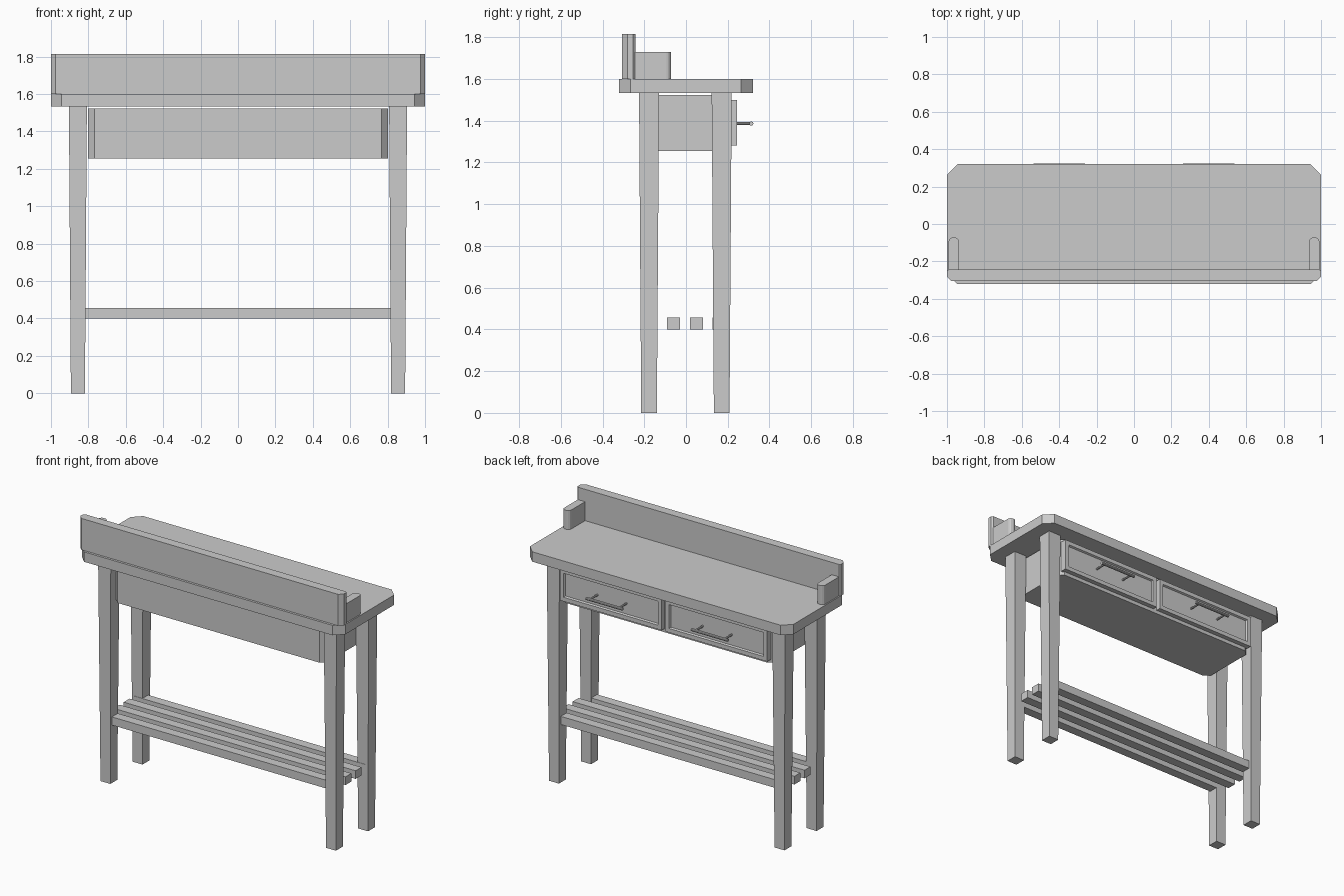
import bpy, bmesh
from mathutils import Matrix, Vector

if "Cube" in bpy.data.objects:
    bpy.data.objects.remove(bpy.data.objects["Cube"], do_unlink=True)

grey = bpy.data.materials.new("plain_grey")
grey.use_nodes = True
grey.diffuse_color = (0.6, 0.6, 0.6, 1)
bsdf = next(n for n in grey.node_tree.nodes if n.type == "BSDF_PRINCIPLED")
bsdf.inputs["Base Color"].default_value = grey.diffuse_color


def finish(name, bm):
    bmesh.ops.recalc_face_normals(bm, faces=bm.faces)
    mesh = bpy.data.meshes.new(name)
    bm.to_mesh(mesh)
    bm.free()
    mesh.materials.append(grey)
    obj = bpy.data.objects.new(name, mesh)
    bpy.context.collection.objects.link(obj)
    return obj


def box(low, high):
    low, high = Vector(low), Vector(high)
    bm = bmesh.new()
    bmesh.ops.create_cube(bm, size=1)
    bmesh.ops.scale(bm, vec=high - low, verts=bm.verts)
    bmesh.ops.translate(bm, vec=(low + high) / 2, verts=bm.verts)
    return bm


def cut_corners(bm, size, segments=1, where=lambda p: True):
    """Bevel the upright edges whose midpoint passes the test."""
    edges = []
    for e in bm.edges:
        a, b = (v.co for v in e.verts)
        if (a - b).xy.length < 0.0001 and where((a + b) / 2):
            edges.append(e)
    bmesh.ops.bevel(bm, geom=edges, offset=size, segments=segments,
                    profile=0.5, affect='EDGES', offset_type='OFFSET')
    return bm


def rod(bm, centre, radius, length, axis):
    turn = Matrix.Rotation(1.5708, 4, 'Y' if axis == 'X' else 'X')
    bmesh.ops.create_cone(bm, cap_ends=True, segments=10, radius1=radius,
                          radius2=radius, depth=length,
                          matrix=Matrix.Translation(centre) @ turn)


# Table top with clipped corners
finish("table_top", cut_corners(box((-1, -0.322, 1.532), (1, 0.32, 1.6)), 0.057))

# Upright board along the front edge
board = box((-1, -0.306, 1.6), (1, -0.243, 1.815))
cut_corners(board, 0.025, 1, lambda p: p.y < -0.28)
cut_corners(board, 0.01, 1, lambda p: p.y > -0.25)
finish("upright_board", board)

# Short return pieces with rounded ends
for side, s in (("left", 1), ("right", -1)):
    xs = sorted((s * 0.936, s * 0.991))
    end = box((xs[0], -0.25, 1.6), (xs[1], -0.072, 1.73))
    finish(side + "_end_piece", cut_corners(end, 0.022, 3, lambda p: p.y > -0.1))

# Drawer case
finish("drawer_case", cut_corners(box((-0.803, -0.212, 1.255), (0.803, 0.212, 1.522)), 0.037))

# Tapered legs
for side, s in (("left", 1), ("right", -1)):
    for end, t in (("front", -1), ("back", 1)):
        leg = box((-0.048, -0.048, 0), (0.048, 0.048, 1.532))
        foot = [v for v in leg.verts if v.co.z < 0.1]
        bmesh.ops.scale(leg, vec=(0.78, 0.78, 1), verts=foot)
        bmesh.ops.translate(leg, vec=(s * 0.856, t * 0.174 - 0.003, 0), verts=leg.verts)
        finish(f"{end}_{side}_leg", leg)

# Shelf slats
for i in range(4):
    y = -0.17 + i * 0.11
    finish(f"shelf_slat_{i + 1}", box((-0.88, y - 0.032, 0.4), (0.88, y + 0.032, 0.456)))

# Drawers with recessed panels, and bar handles
for side, s in (("left", 1), ("right", -1)):
    xs = sorted((s * 0.014, s * 0.787))
    drawer = box((xs[0], 0.2, 1.28), (xs[1], 0.244, 1.5))
    drawer.normal_update()
    face = max(drawer.faces, key=lambda f: f.calc_center_median().y)
    bmesh.ops.inset_region(drawer, faces=[face], thickness=0.04)
    bmesh.ops.inset_region(drawer, faces=[face], thickness=0.008, depth=-0.012)
    finish(side + "_drawer", drawer)

    handle = bmesh.new()
    rod(handle, (s * 0.4, 0.313, 1.386), 0.01, 0.277, 'X')
    for t in (-1, 1):
        rod(handle, (s * 0.4 + t * 0.11, 0.27, 1.386), 0.007, 0.084, 'Y')
    obj = finish(side + "_handle", handle)
    bpy.ops.object.select_all(action='DESELECT')
    obj.select_set(True)
    bpy.context.view_layer.objects.active = obj
    bpy.ops.object.shade_smooth_by_angle()
